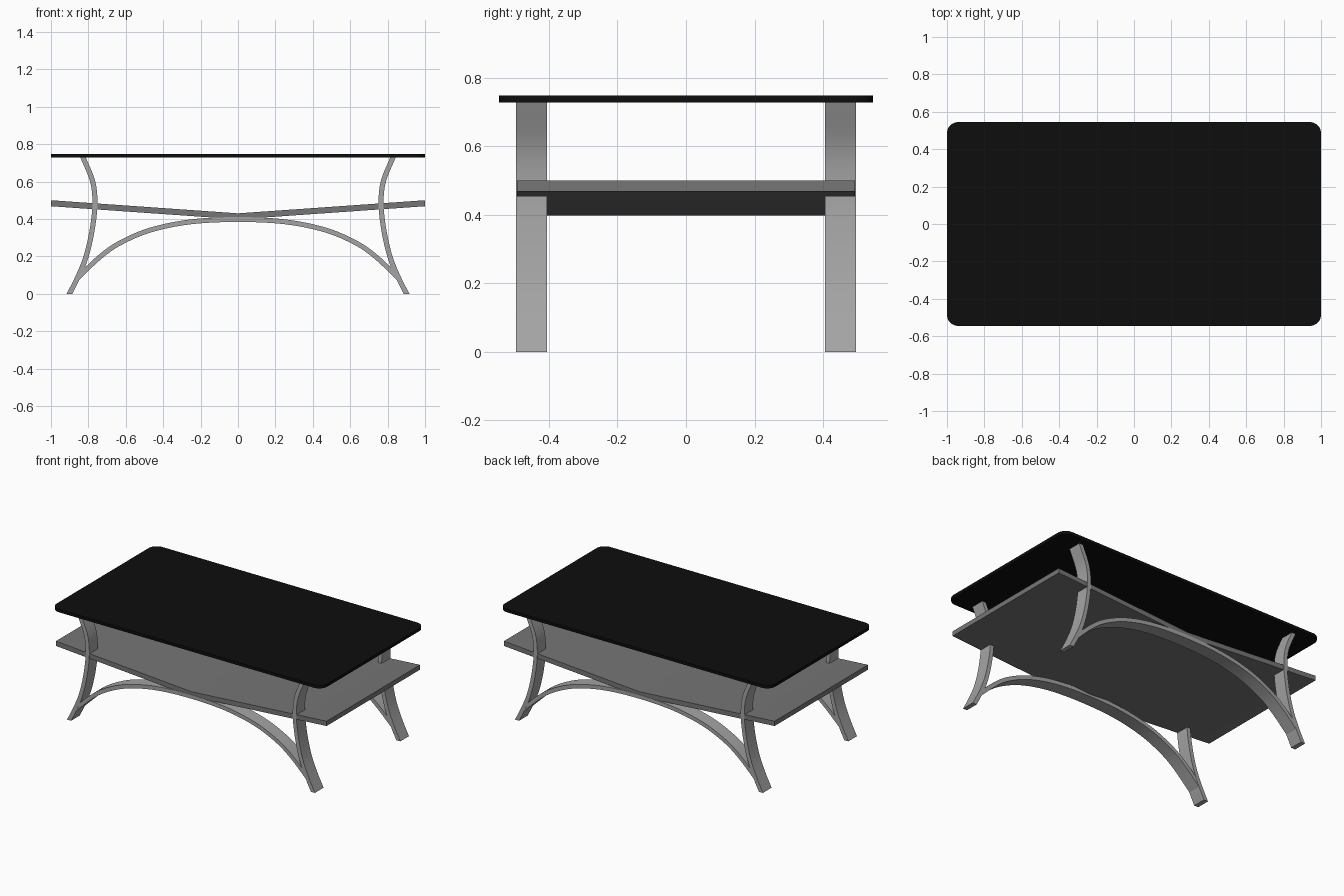
import bpy, bmesh, math
from mathutils import Vector

cube = bpy.data.objects.get("Cube")
if cube:
    bpy.data.objects.remove(cube, do_unlink=True)


def material(name, value):
    m = bpy.data.materials.new(name)
    m.use_nodes = True
    colour = (value, value, value, 1)
    m.diffuse_color = colour
    m.node_tree.nodes["Principled BSDF"].inputs["Base Color"].default_value = colour
    return m


black = material("black top", 0.004)
light_grey = material("light grey frame", 0.37)
dark_grey = material("dark grey shelf", 0.18)


def finish(bm, name, mat):
    bmesh.ops.recalc_face_normals(bm, faces=bm.faces)
    mesh = bpy.data.meshes.new(name)
    bm.to_mesh(mesh)
    bm.free()
    mesh.materials.append(mat)
    ob = bpy.data.objects.new(name, mesh)
    bpy.context.collection.objects.link(ob)
    bpy.ops.object.select_all(action='DESELECT')
    ob.select_set(True)
    bpy.context.view_layer.objects.active = ob
    bpy.ops.object.shade_smooth_by_angle(angle=math.radians(30))
    return ob


def smooth_path(points, steps=6):
    """Smooth curve through the given (x, z) points."""
    p = [Vector(q) for q in points]
    p = [2 * p[0] - p[1]] + p + [2 * p[-1] - p[-2]]
    path = []
    for a, b, c, d in zip(p, p[1:], p[2:], p[3:]):
        for i in range(steps):
            t = i / steps
            path.append(0.5 * (2 * b + (c - a) * t + (2 * a - 5 * b + 4 * c - d) * t ** 2
                               + (3 * b - a - 3 * c + d) * t ** 3))
    return path + [p[-2]]


def strip(name, path, thick, y0, y1, mat, cut=None):
    """Flat bar along an x-z path; cut='x' or 'z' offsets its edges along that axis only."""
    bm = bmesh.new()
    rings = []
    for i, c in enumerate(path):
        tan = (path[min(i + 1, len(path) - 1)] - path[max(i - 1, 0)]).normalized()
        n = Vector((-tan.y, tan.x))
        if cut == 'x':
            n = Vector((1 / n.x, 0))
        elif cut == 'z':
            n = Vector((0, 1 / n.y))
        a, b = c + n * thick / 2, c - n * thick / 2
        rings.append([bm.verts.new((q.x, y, q.y)) for q, y in
                      ((a, y0), (a, y1), (b, y1), (b, y0))])
    for r, s in zip(rings, rings[1:]):
        for k in range(4):
            bm.faces.new((r[k], r[k - 1], s[k - 1], s[k]))
    bm.faces.new(rings[0])
    bm.faces.new(rings[-1])
    return finish(bm, name, mat)


# Table top: thin slab with rounded corners
bm = bmesh.new()
bmesh.ops.create_cube(bm, size=1)
for v in bm.verts:
    v.co = (v.co.x * 2, v.co.y * 1.09, 0.738 + v.co.z * 0.02)
upright = [e for e in bm.edges if abs(e.verts[0].co.z - e.verts[1].co.z) > 0.01]
bmesh.ops.bevel(bm, geom=upright, offset=0.06, segments=8, profile=0.5, affect='EDGES')
finish(bm, "table_top", black)

# Shelf: shallow V sloping down to the middle
shelf = [Vector(q) for q in ((-1, 0.484), (0, 0.414), (1, 0.484))]
strip("shelf", shelf, 0.032, -0.493, 0.493, dark_grey, cut='z')

# Curved legs and the arch joining each pair
leg = [(0.901, 0), (0.856, 0.09), (0.812, 0.2), (0.78, 0.34),
       (0.765, 0.48), (0.777, 0.6), (0.828, 0.728)]
half_arch = [(0.862, 0.08), (0.738, 0.197), (0.63, 0.272), (0.47, 0.34), (0.257, 0.384)]
arch = half_arch + [(0, 0.397)] + [(-x, z) for x, z in reversed(half_arch)]
for end, y0, y1 in (("front", -0.496, -0.405), ("back", 0.405, 0.496)):
    for side, s in (("left", 1), ("right", -1)):
        path = smooth_path([(s * x, z) for x, z in leg])
        strip(f"{end}_{side}_leg", path, 0.027, y0, y1, light_grey, cut='x')
    strip(f"{end}_arch", smooth_path(arch), 0.026, y0 + 0.001, y1 - 0.001, light_grey)
